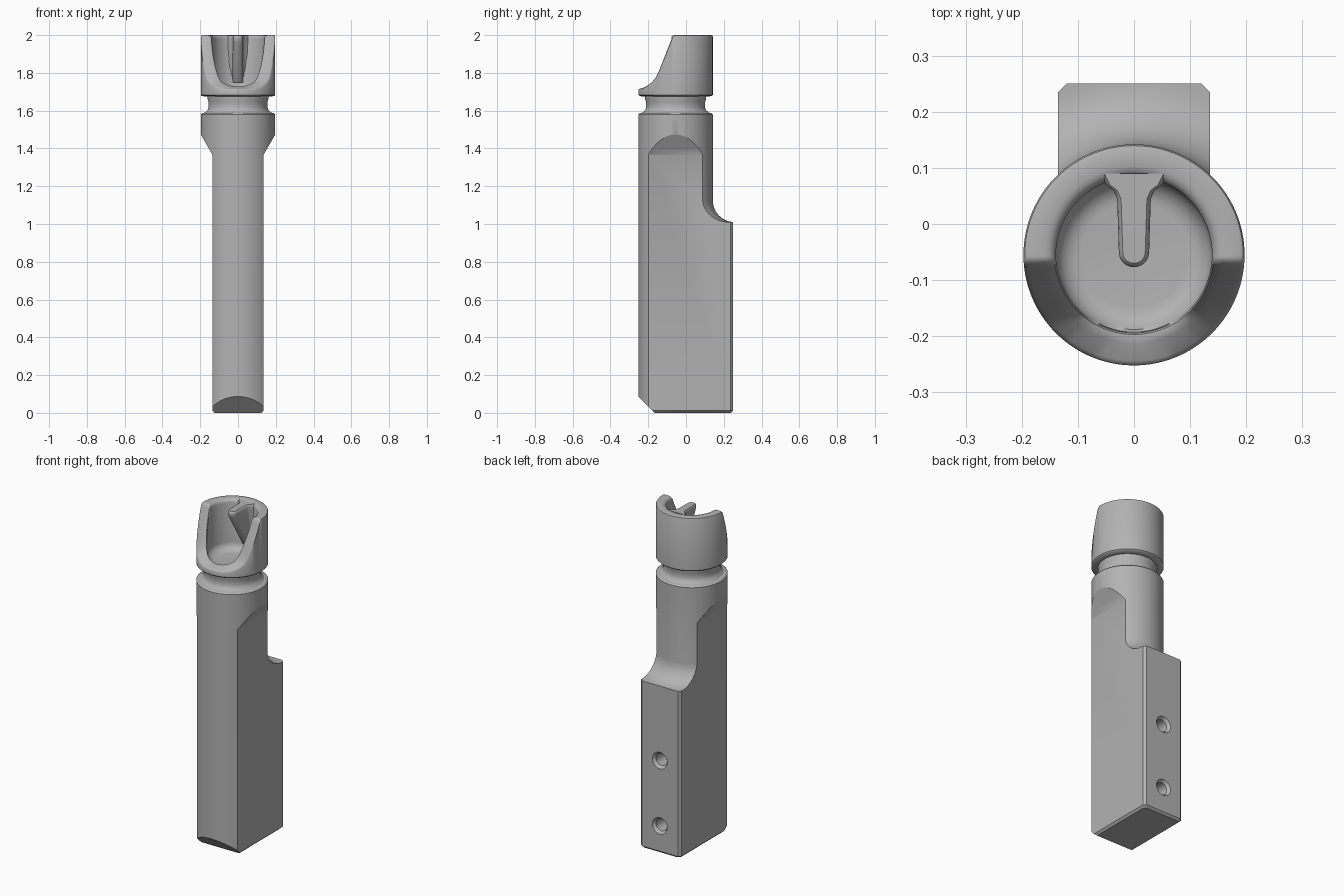
import bpy, bmesh, math
from mathutils import Matrix

if "Cube" in bpy.data.objects:
    bpy.data.objects.remove(bpy.data.objects["Cube"], do_unlink=True)

AXIS_Y = -0.055      # centre line of the round shank
R = 0.197

grey = bpy.data.materials.new("machined_grey")
grey.use_nodes = True
grey.diffuse_color = (0.45, 0.45, 0.45, 1)
grey.node_tree.nodes["Principled BSDF"].inputs["Base Color"].default_value = grey.diffuse_color


def finish(name, bm):
    bmesh.ops.remove_doubles(bm, verts=bm.verts, dist=1e-5)
    bmesh.ops.recalc_face_normals(bm, faces=bm.faces)
    mesh = bpy.data.meshes.new(name)
    bm.to_mesh(mesh)
    bm.free()
    mesh.materials.append(grey)
    ob = bpy.data.objects.new(name, mesh)
    bpy.context.collection.objects.link(ob)
    return ob


def loft(name, rings, cap=True):
    """Skin a list of equal-length closed rings."""
    bm = bmesh.new()
    loops = [[bm.verts.new(p) for p in ring] for ring in rings]
    n = len(loops[0])
    for a, b in zip(loops, loops[1:]):
        for i in range(n):
            j = (i + 1) % n
            bm.faces.new((a[i], a[j], b[j], b[i]))
    if cap:
        bm.faces.new(loops[0])
        bm.faces.new(loops[-1])
    return finish(name, bm)


def circle(r, z, n=128):
    return [(r * math.sin(math.tau * i / n), AXIS_Y - r * math.cos(math.tau * i / n), z)
            for i in range(n)]


def boolean(ob, other, operation):
    mod = ob.modifiers.new(operation.lower(), 'BOOLEAN')
    mod.object, mod.operation, mod.solver = other, operation, 'EXACT'
    bpy.context.view_layer.objects.active = ob
    bpy.ops.object.modifier_apply(modifier=mod.name)
    bpy.data.objects.remove(other, do_unlink=True)


def smooth(ob, angle=30):
    bpy.ops.object.select_all(action='DESELECT')
    ob.select_set(True)
    bpy.context.view_layer.objects.active = ob
    bpy.ops.object.shade_smooth_by_angle(angle=math.radians(angle))


# Round shank with the waisted groove under the cup
groove = [(0, 0.190, 1.587), (0, 0.175, 1.59), (0, 0.161, 1.603), (0, 0.156, 1.618)]
half = [(r, z) for _, r, z in groove]
upper = [(r, 3.264 - z) for r, z in reversed(half[2:])]
shank_profile = [(R, -0.05), (R, 1.58)] + half + upper + [(0.161, 1.69)]
shank = loft("shank", [circle(r, z) for r, z in shank_profile])

# Rear mounting block, flaring out of the shank with a round fillet
F = 0.115
flare_profile = [(R + F + 0.15, -0.05), (R + F + 0.15, 1.01)]
for i in range(13):
    a = i / 12 * math.pi / 2
    flare_profile.append((R + F * (1 - math.sin(a)), 1.01 + F * (1 - math.cos(a))))
flare_profile[-1] = (R - 0.001, 1.01 + F)
block = loft("rear_block", [circle(r, z) for r, z in flare_profile])
rear_box = loft("rear_cutter", [[(-1, AXIS_Y, z), (1, AXIS_Y, z), (1, 1, z), (-1, 1, z)]
                                for z in (-0.1, 1.5)])
boolean(block, rear_box, 'INTERSECT')
boolean(shank, block, 'UNION')


# Trim to flat sides, chamfered corners, sloped shoulders and toe
def outline(w, front, back, z, c=0.015):
    return [(-w, front, z), (w, front, z), (w, back - c, z), (w - c, back, z),
            (c - w, back, z), (-w, back - c, z)]


trim = loft("trim", [outline(0.123, -0.165, 0.238, 0), outline(0.135, -0.177, 0.25, 0.012),
                     outline(0.135, -0.265, 0.25, 0.1), outline(0.135, -0.265, 0.25, 1.365),
                     outline(0.215, -0.265, 0.25, 1.505), outline(0.215, -0.265, 0.25, 1.8)])
boolean(shank, trim, 'INTERSECT')

# Countersunk screw holes in the back
for z in (0.165, 0.56):
    hole = loft("hole", [[(r * math.cos(math.tau * i / 48), y, z + r * math.sin(math.tau * i / 48))
                          for i in range(48)]
                         for r, y in ((0.058, 0.26), (0.036, 0.234), (0.036, 0.1))])
    boolean(shank, hole, 'DIFFERENCE')
smooth(shank)

# Open cup: every section follows the scooped rim height
SCOOP = [(-0.26, 1.715), (-0.235, 1.716), (-0.206, 1.73), (-0.18, 1.75), (-0.165, 1.765),
         (-0.153, 1.785), (-0.071, 1.993), (-0.062, 2.0), (0.3, 2.0)]


def rim(y):
    for (y0, z0), (y1, z1) in zip(SCOOP, SCOOP[1:]):
        if y <= y1:
            return z0 + (z1 - z0) * (y - y0) / (y1 - y0)
    return 2.0


def follow_rim(r, drop, z=9.0):
    """Ring that stays below the rim by drop, and no higher than z."""
    return [(x, y, min(z, rim(y) - drop)) for x, y, _ in circle(r, 0, 256)]


cup_rings = [circle(r, z, 256) for r, z in ((0, 1.68), (0.16, 1.674), (0.19, 1.677), (R, 1.684))]
cup_rings += [follow_rim(r, d) for r, d in ((R, 0.008), (0.1945, 0.0025), (0.189, 0),
                                            (0.158, 0), (0.149, 0.003), (0.142, 0.009),
                                            (0.139, 0.02))]
cup_rings += [follow_rim(0.139 - 0.045 * (1 - math.cos(a)), 0.02, 1.743 - 0.045 * math.sin(a))
              for a in [i * math.pi / 12 for i in range(7)]]
cup_rings.append(circle(0, 1.698, 256))
cup = loft("cup", cup_rings, cap=False)
smooth(cup, 40)

# Central rib: rounded nose, flared root, underside sloping back to the wall
W = 0.027


def rib_ring(nose, z, shrink=0.0):
    w = W - shrink
    right = [(w * math.sin(a), nose + shrink + w * (1 - math.cos(a)))
             for a in [i * math.pi / 12 for i in range(7)]]
    root = [(0.03, 0.045), (0.037, 0.06), (0.05, 0.07), (0.06, 0.09)]
    right += [(x - shrink, max(y, nose + W)) for x, y in root]
    left = [(-x, y) for x, y in reversed(right[1:])]
    return [(x, y, z) for x, y in right + left]


rib = loft("rib", [rib_ring(0.06, 1.75), rib_ring(-0.07, 1.96), rib_ring(-0.077, 1.985),
                   rib_ring(-0.077, 1.994, 0.002), rib_ring(-0.077, 1.9985, 0.007)])
smooth(rib, 40)
